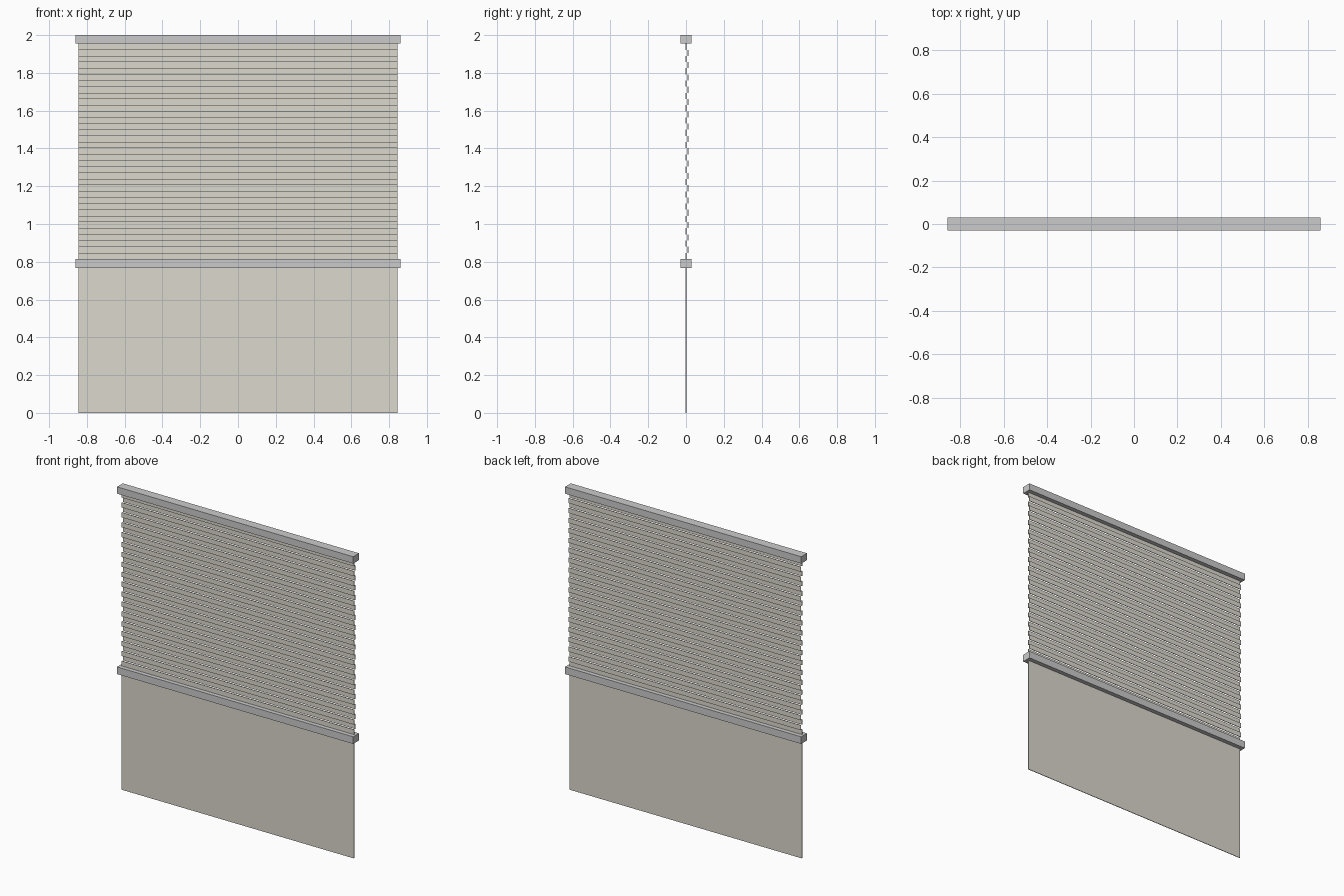
import bpy

if "Cube" in bpy.data.objects:
    bpy.data.objects.remove(bpy.data.objects["Cube"])

# Fabric colour
fabric = bpy.data.materials.new("fabric")
fabric.diffuse_color = (0.72, 0.69, 0.62, 1)
fabric.use_nodes = True
fabric.node_tree.nodes["Principled BSDF"].inputs["Base Color"].default_value = fabric.diffuse_color


def box(name, x, y, z, material=None):
    """Box from (min, max) ranges on each axis."""
    lo, hi = zip(x, y, z)
    verts = [(a, b, c) for a in x for b in y for c in z]
    faces = [(0, 1, 3, 2), (4, 6, 7, 5), (0, 4, 5, 1),
             (2, 3, 7, 6), (0, 2, 6, 4), (1, 5, 7, 3)]
    mesh = bpy.data.meshes.new(name)
    mesh.from_pydata(verts, [], faces)
    if material:
        mesh.materials.append(material)
    obj = bpy.data.objects.new(name, mesh)
    bpy.context.collection.objects.link(obj)
    return obj


RAIL_X = (-0.86, 0.86)
CLOTH_X = (-0.845, 0.845)
T = 0.002                     # half thickness of the cloth
TOP, BOTTOM = 1.955, 0.815    # pleated span between the rails

# Head rail and middle rail
box("head_rail", RAIL_X, (-0.03, 0.03), (TOP, 2.0))
box("middle_rail", RAIL_X, (-0.03, 0.03), (0.768, BOTTOM))

# Flat lower sheet
box("lower_sheet", CLOTH_X, (-T, T), (0.0, 0.77), fabric)

# Pleats: strips stepping alternately back and forth
COUNT = 35
pitch = (TOP - BOTTOM) / COUNT
for i in range(COUNT):
    y = 0.011 * (i % 2)
    z = BOTTOM + i * pitch
    box(f"pleat_{i + 1}", CLOTH_X, (y - T, y + T), (z, z + pitch), fabric)
